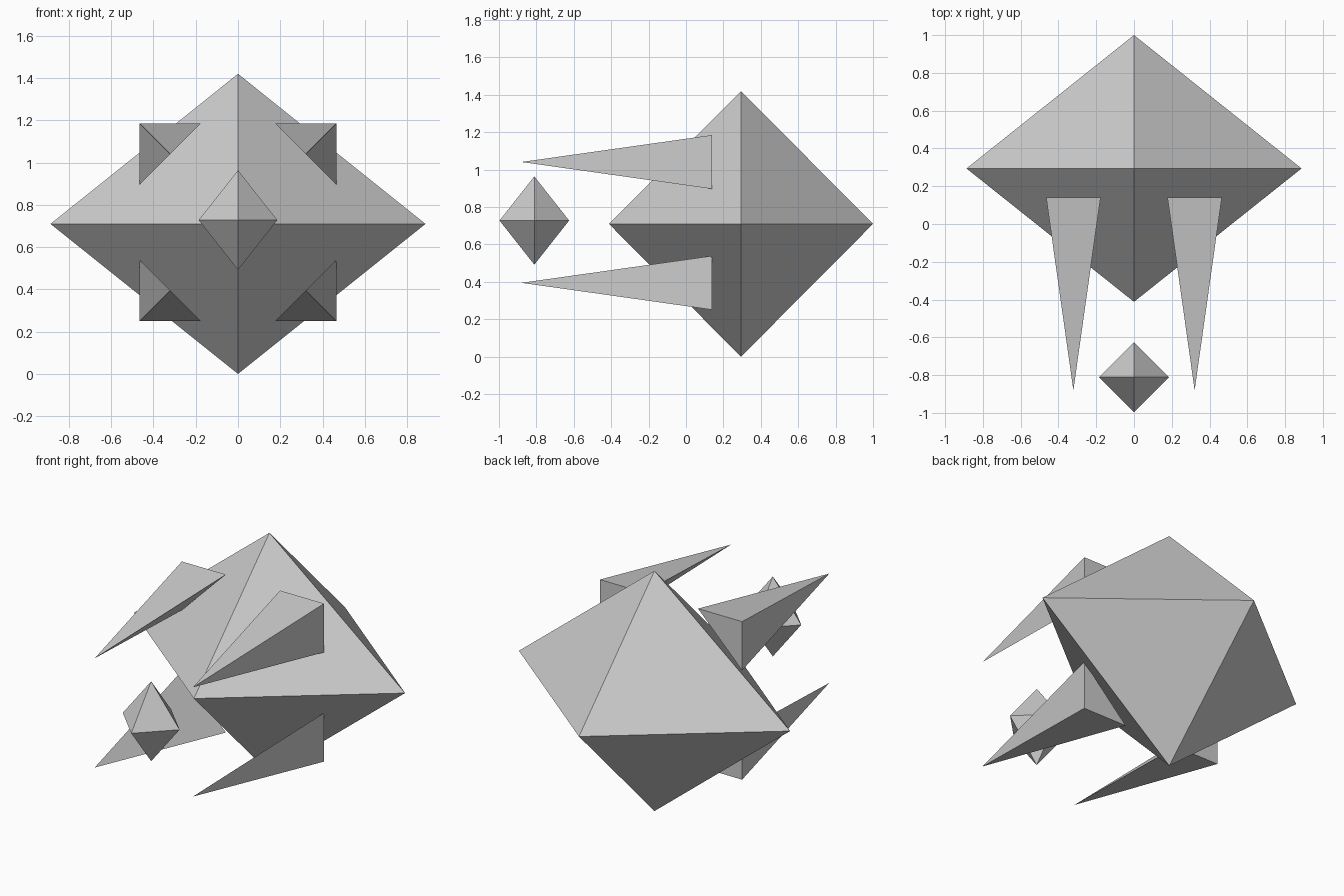
import bpy, bmesh

if "Cube" in bpy.data.objects:
    bpy.data.objects.remove(bpy.data.objects["Cube"])


def hull_object(name, points, location):
    """Flat-faced convex solid through a few points."""
    bm = bmesh.new()
    for p in points:
        bm.verts.new(p)
    bmesh.ops.convex_hull(bm, input=bm.verts[:])
    bmesh.ops.recalc_face_normals(bm, faces=bm.faces[:])
    mesh = bpy.data.meshes.new(name)
    bm.to_mesh(mesh)
    bm.free()
    ob = bpy.data.objects.new(name, mesh)
    ob.location = location
    bpy.context.collection.objects.link(ob)
    return ob


def octahedron(name, location, rx, ry, rz):
    points = []
    for s in (-1, 1):
        points += [(s * rx, 0, 0), (0, s * ry, 0), (0, 0, s * rz)]
    return hull_object(name, points, location)


# Large body and the small crystal floating in front of it
octahedron("body", (0, 0.294, 0.71), 0.887, 0.706, 0.71)
octahedron("front_crystal", (0, -0.811, 0.728), 0.186, 0.186, 0.236)

# Four forward spikes: right-angled triangular base, corner facing outward
cx, cz, h = 0.321, 0.323, 0.144
spikes = hull_object("spikes", [
    (cx + h, 0.14, cz + h),
    (cx - h, 0.14, cz + h),
    (cx + h, 0.14, cz - h),
    (cx, -0.88, cz),
], (0, 0, 0.718))
mirror = spikes.modifiers.new("mirror", 'MIRROR')
mirror.use_axis = (True, False, True)
mirror.use_mirror_merge = False
